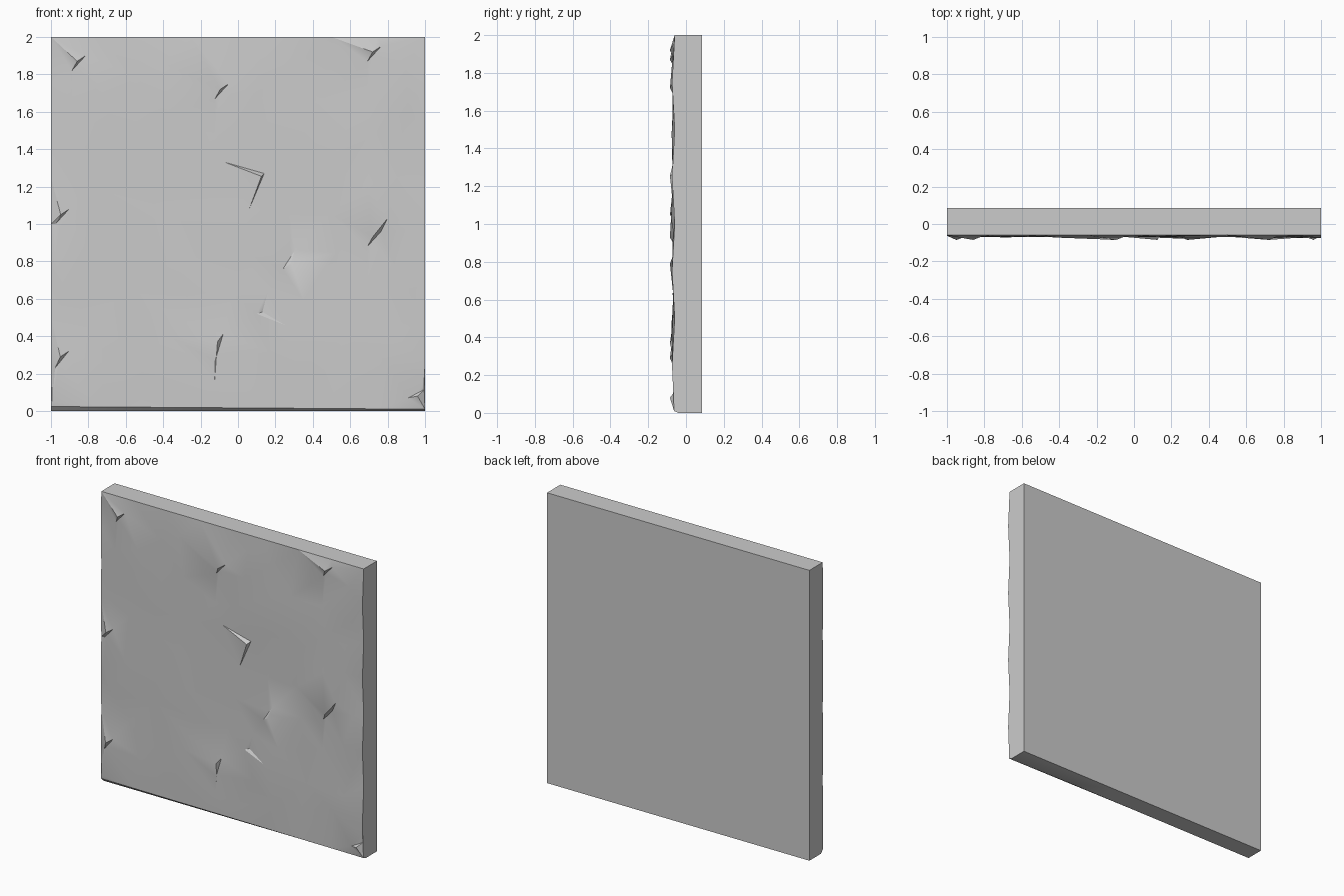
import bpy, bmesh, random
from mathutils import Vector
from mathutils.geometry import delaunay_2d_cdt

if "Cube" in bpy.data.objects:
    bpy.data.objects.remove(bpy.data.objects["Cube"])

random.seed(4)
BACK = 0.085
pts, depth, edges = [], [], []


def add(x, z, y):
    pts.append(Vector((x, z)))
    depth.append(y)
    return len(pts) - 1


# sharp chips: start, low corner, raised peak, tail
def chip(b, l, p, t):
    i = [add(*b, -0.067), add(*l, -0.059), add(*p, -0.085), add(*t, -0.067)]
    for a, c in ((0, 1), (1, 2), (0, 2), (2, 3), (1, 3)):
        edges.append((i[a], i[c]))


for x, z in ((-0.89, 1.62), (-0.125, 1.47), (0.69, 1.67), (-0.978, 0.80), (0.69, 0.68)):
    chip((x, z), (x + 0.002, z + 0.2), (x + 0.03, z + 0.25), (x + 0.075, z + 0.28))
chip((-0.993, 0.05), (-0.978, 0.23), (-0.95, 0.29), (-0.905, 0.32))
chip((-0.125, 0.16), (-0.122, 0.27), (-0.11, 0.37), (-0.08, 0.41))
chip((-0.07, 1.33), (0.14, 1.27), (0.125, 1.255), (0.06, 1.08))
chip((0.272, 1.06), (0.305, 0.86), (0.285, 0.79), (0.24, 0.76))
chip((0.995, 0.165), (0.995, 0.115), (0.96, 0.08), (0.91, 0.07))

# broad hollows and swellings seen across the face
for x, z, y in ((-0.66, 1.48, -0.071), (-0.55, 1.6, -0.066), (-0.52, 1.4, -0.067),
                (0.1, 0.52, -0.072), (0.25, 0.46, -0.078), (0.16, 0.64, -0.062),
                (0.13, 0.53, -0.06), (-0.37, 0.4, -0.071), (-0.33, 0.5, -0.066),
                (0.3, 1.38, -0.072), (0.5, 1.3, -0.064), (0.72, 1.48, -0.076),
                (0.55, 0.63, -0.062), (0.8, 1.03, -0.079), (0.85, 1.25, -0.066),
                (0.85, 0.75, -0.066), (0.85, 0.4, -0.075), (-0.4, 1.86, -0.073)):
    add(x, z, y)

# gentle random relief between the features
fixed = len(pts)
for _ in range(400):
    q = Vector((random.uniform(-0.95, 0.95), random.uniform(0.1, 1.92)))
    if min((q - p).length for p in pts[:fixed]) > 0.14 and \
            all((q - p).length > 0.17 for p in pts[fixed:]):
        add(q.x, q.y, -0.067 + random.uniform(-0.004, 0.004))

# slab border, with a narrow chamfer along the bottom
low, foot = [], []
for i in range(9):
    x = -1 + i / 4
    foot.append(add(x, 0, -0.04))
    low.append(add(x, 0.024 - 0.007 * (x + 1), -0.063))
    add(x, 2, -0.06)
    if 0 < i < 8:
        for s in (-1, 1):
            add(s, i / 4, -0.06 - (0.014 * (i % 2) if s > 0 else 0.003 * (i % 2)))
edges += list(zip(low, low[1:])) + list(zip(foot, foot[1:]))

verts, _, faces, orig, _, _ = delaunay_2d_cdt(pts, edges, [], 0, 1e-5)

# front relief, then sides and back
bm = bmesh.new()
bv = [bm.verts.new((v.x, depth[o[0]] if o else -0.066, v.y)) for v, o in zip(verts, orig)]
for f in faces:
    bm.faces.new([bv[i] for i in f])
rim = [e for e in bm.edges if e.is_boundary]
new = bmesh.ops.extrude_edge_only(bm, edges=rim)["geom"]
for v in new:
    if isinstance(v, bmesh.types.BMVert):
        v.co.y = BACK
bmesh.ops.holes_fill(bm, edges=[e for e in bm.edges if e.is_boundary])
bmesh.ops.recalc_face_normals(bm, faces=bm.faces)
mesh = bpy.data.meshes.new("stone_slab")
bm.to_mesh(mesh)
bm.free()
slab = bpy.data.objects.new("stone_slab", mesh)
bpy.context.collection.objects.link(slab)
bpy.context.view_layer.objects.active = slab
slab.select_set(True)
bpy.ops.object.shade_smooth_by_angle(angle=0.52)
